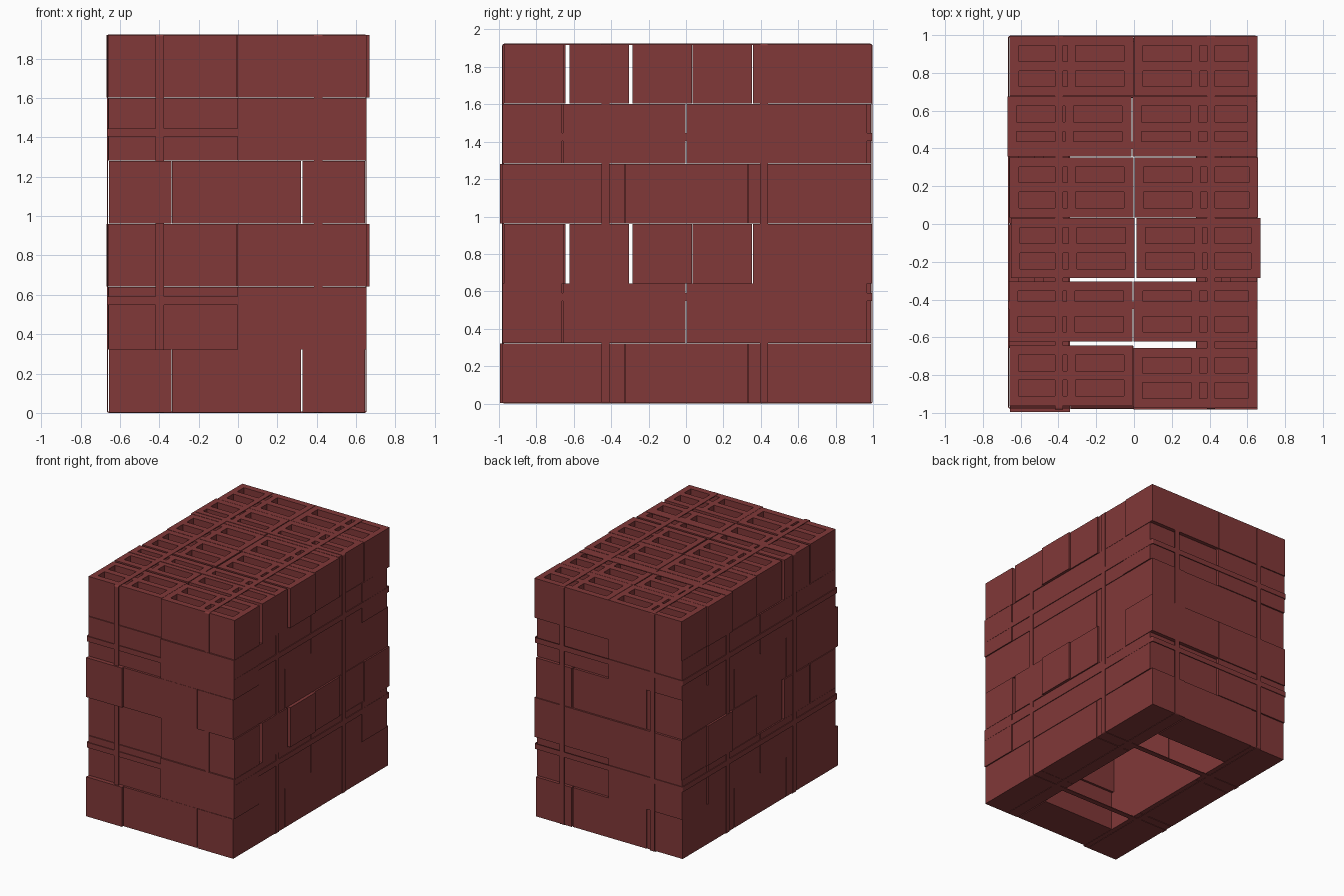
import bpy, bmesh, math
from mathutils import Vector

if "Cube" in bpy.data.objects:
    bpy.data.objects.remove(bpy.data.objects["Cube"])

mat = bpy.data.materials.new("brick_red")
mat.diffuse_color = (0.22, 0.04, 0.04, 1)
mat.use_nodes = True
mat.node_tree.nodes["Principled BSDF"].inputs["Base Color"].default_value = mat.diffuse_color

L, W, H = 0.655, 0.318, 0.318      # brick size
BASE, STEP = 0.003, 0.32           # first course height, course spacing


def link(name, mesh):
    ob = bpy.data.objects.new(name, mesh)
    bpy.context.collection.objects.link(ob)
    return ob


def brick_mesh():
    """Block with four blind rectangular pockets in its top."""
    xs = [-L/2, -0.279, -0.022, 0.022, 0.279, L/2]
    ys = [-W/2, -0.109, -0.025, 0.025, 0.109, W/2]
    bm = bmesh.new()
    v = [[bm.verts.new((x, y, H)) for y in ys] for x in xs]
    pockets = []
    for i in range(5):
        for j in range(5):
            f = bm.faces.new((v[i][j], v[i+1][j], v[i+1][j+1], v[i][j+1]))
            if i in (1, 3) and j in (1, 3):
                pockets.append(f)
    # outer walls and base
    rim = [e for e in bm.edges if e.is_boundary]
    ext = bmesh.ops.extrude_edge_only(bm, edges=rim)["geom"]
    low = [g for g in ext if isinstance(g, bmesh.types.BMVert)]
    bmesh.ops.translate(bm, vec=(0, 0, -H), verts=low)
    bmesh.ops.holes_fill(bm, edges=[e for e in bm.edges if e.is_boundary], sides=0)
    # pockets
    for f in bmesh.ops.extrude_discrete_faces(bm, faces=pockets)["faces"]:
        bmesh.ops.translate(bm, vec=(0, 0, -0.27), verts=f.verts)
    bmesh.ops.recalc_face_normals(bm, faces=bm.faces)
    me = bpy.data.meshes.new("brick")
    bm.to_mesh(me)
    bm.free()
    me.materials.append(mat)
    return me


def strap(name, axis, pos, lo, hi, width=0.042, thick=0.006, rad=0.012):
    """Flat band round the stack; axis is the direction of its width."""
    others = [a for a in range(3) if a != axis]

    def outline(inset):
        r = rad - inset
        pts = []
        for k, (cx, cy) in enumerate(((1, 1), (0, 1), (0, 0), (1, 0))):
            c = [(hi if s else lo)[n] + (-rad if s else rad) for n, s in enumerate((cx, cy))]
            for t in range(5):
                a = math.pi / 2 * (k + t / 4)
                pts.append((c[0] + r * math.cos(a), c[1] + r * math.sin(a)))
        return pts

    bm = bmesh.new()
    rings = []
    for inset, side in ((0, -1), (0, 1), (thick, 1), (thick, -1)):
        ring = []
        for p in outline(inset):
            co = Vector((0, 0, 0))
            co[axis] = pos + side * width / 2
            co[others[0]], co[others[1]] = p
            ring.append(bm.verts.new(co))
        rings.append(ring)
    n = len(rings[0])
    for k in range(4):
        a, b = rings[k], rings[(k + 1) % 4]
        for i in range(n):
            bm.faces.new((a[i], a[(i+1) % n], b[(i+1) % n], b[i]))
    bmesh.ops.recalc_face_normals(bm, faces=bm.faces)
    me = bpy.data.meshes.new(name)
    bm.to_mesh(me)
    bm.free()
    me.materials.append(mat)
    link(name, me)


# Courses as (x, y, lengthwise along y)
course_a = [(-0.497, y, True) for y in (-0.668, -0.008, 0.652)]
course_a += [(0.486, y, True) for y in (-0.655, 0.002, 0.662)]
course_a += [(-0.008, -0.821, False), (-0.008, 0.825, False)]

course_b = [(-0.331, -0.806, False), (0.325, -0.823, False),
            (-0.331, 0.830, False), (0.325, 0.808, False)]
course_b += [(x, y, True) for x in (-0.502, 0.489) for y in (-0.329, 0.331)]

row_y = (-0.802, -0.464, -0.128, 0.194, 0.516, 0.836)
row_left = (-0.332, -0.335, -0.325, -0.331, -0.342, -0.331)
row_right = (0.325, 0.326, 0.341, 0.329, 0.320, 0.327)
course_c = [(x, y, False) for xs in (row_left, row_right) for x, y in zip(xs, row_y)]
course_c[6] = (0.325, -0.815, False)   # front right brick sits further out

brick = brick_mesh()
for n, course in enumerate((course_a, course_b, course_c) * 2):
    for k, (x, y, turned) in enumerate(course):
        ob = link(f"brick_course{n + 1}_{k + 1}", brick)
        ob.location = (x, y, BASE + n * STEP)
        ob.rotation_euler.z = math.pi / 2 if turned else 0

# Binding straps: lengthwise, crosswise and level
TOP = 1.924
strap("lengthwise_strap_left", 0, -0.398, (-0.983, 0), (0.997, TOP))
strap("lengthwise_strap_right", 0, 0.408, (-0.980, 0), (0.997, TOP))
strap("crosswise_strap_front", 1, -0.430, (-0.667, 0), (0.654, TOP))
strap("crosswise_strap_back", 1, 0.417, (-0.667, 0), (0.654, TOP))
for nm, z in (("lower", 0.57), ("upper", 1.425)):
    strap(f"level_strap_{nm}", 2, z, (-0.667, -0.978), (0.654, 0.997))
